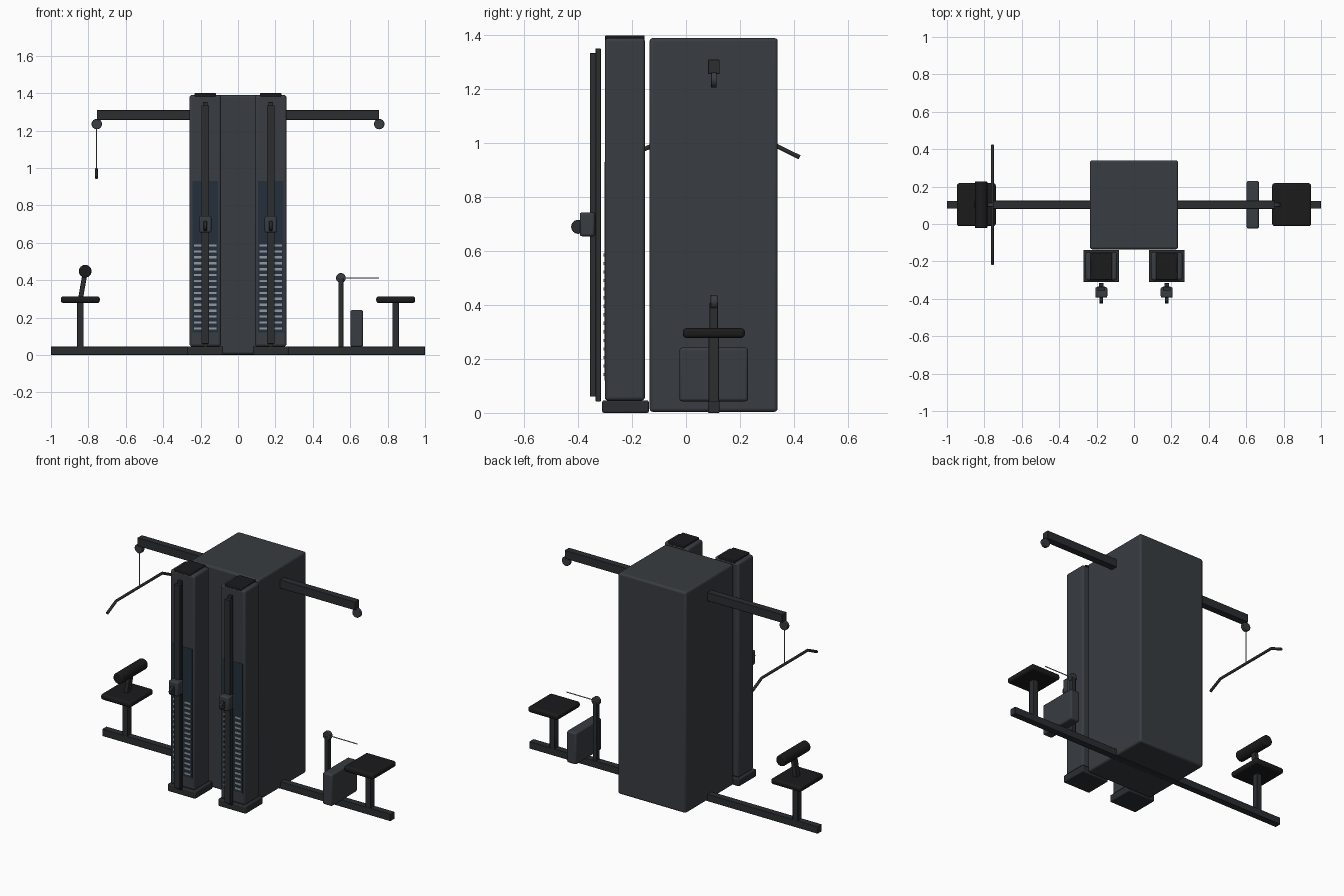
import bpy
from math import pi
from mathutils import Vector

if "Cube" in bpy.data.objects:
    bpy.data.objects.remove(bpy.data.objects["Cube"])


def material(name, r, g, b):
    m = bpy.data.materials.new(name)
    m.diffuse_color = (r, g, b, 1)
    m.use_nodes = True
    m.node_tree.nodes["Principled BSDF"].inputs["Base Color"].default_value = m.diffuse_color
    return m


shell = material("shell_grey", 0.04, 0.045, 0.052)
frame = material("frame_dark", 0.024, 0.026, 0.03)
pad = material("pad_black", 0.011, 0.011, 0.012)
glass = material("window_blue", 0.018, 0.03, 0.045)
steel = material("steel", 0.3, 0.32, 0.35)
CY = 0.103  # depth of the main frame line


def finish(ob, name, mat, bevel=0.0, segments=2):
    ob.name = name
    ob.data.materials.append(mat)
    if bevel:
        b = ob.modifiers.new("bevel", 'BEVEL')
        b.width, b.segments = bevel, segments
    return ob


def box(name, x, y, z, mat, bevel=0.0, segments=2):
    """Box from (min, max) ranges."""
    bpy.ops.mesh.primitive_cube_add(size=1, location=[sum(r) / 2 for r in (x, y, z)])
    ob = bpy.context.object
    ob.scale = [r[1] - r[0] for r in (x, y, z)]
    bpy.ops.object.transform_apply(location=False, rotation=False, scale=True)
    finish(ob, name, mat, bevel, segments)
    if bevel:
        bpy.ops.object.shade_smooth_by_angle(angle=0.6)
    return ob


def rod(name, a, b, radius, mat, bevel=0.0, sides=24):
    """Cylinder between two points."""
    a, b = Vector(a), Vector(b)
    d = b - a
    bpy.ops.mesh.primitive_cylinder_add(vertices=sides, radius=radius, depth=d.length,
                                        location=(a + b) / 2,
                                        rotation=d.to_track_quat('Z', 'Y').to_euler())
    ob = finish(bpy.context.object, name, mat, bevel)
    bpy.ops.object.shade_smooth_by_angle(angle=0.6)
    return ob


def mid(c, w):
    return (c - w / 2, c + w / 2)


# central cabinet and floor beam
box("cabinet", (-0.236, 0.236), (-0.135, 0.34), (0.004, 1.39), shell, 0.012, 3)
box("floor_beam", (-1, 1), mid(CY, 0.042), (0, 0.045), frame, 0.003)

for s, side in ((-1, "left"), (1, "right")):
    cx = s * 0.175
    # weight column
    box(side + "_column_foot", mid(cx, 0.192), (-0.311, -0.138), (0, 0.046), frame, 0.006)
    box(side + "_column", mid(cx, 0.168), (-0.301, -0.152), (0.046, 1.39), shell, 0.012, 3)
    box(side + "_column_cap", mid(cx, 0.114), (-0.3, -0.153), (1.38, 1.4), pad, 0.004)
    box(side + "_window", mid(cx, 0.138), (-0.303, -0.295), (0.12, 0.93), glass)
    # weight plates: one bar repeated up the stack, on both sides of the rail
    for half in (-1, 1):
        plates = box(f"{side}_weight_plates_{'inner' if half == -s else 'outer'}",
                     mid(cx + half * 0.04, 0.042), (-0.306, -0.298), (0.136, 0.148), steel)
        arr = plates.modifiers.new("stack", 'ARRAY')
        arr.count = 15
        arr.use_relative_offset = False
        arr.use_constant_offset = True
        arr.constant_offset_displace = (0, 0, 0.0317)
    # guide rail with sliding pulley carriage
    box(side + "_rail_back", mid(cx, 0.026), (-0.335, -0.316), (0.042, 1.352), frame, 0.002)
    box(side + "_rail_front", mid(cx, 0.042), (-0.356, -0.334), (0.06, 1.335), frame, 0.003)
    box(side + "_carriage", mid(cx, 0.064), (-0.394, -0.338), (0.655, 0.744), shell, 0.008)
    rod(side + "_carriage_pulley", (cx - 0.009, -0.4, 0.69), (cx + 0.009, -0.4, 0.69),
        0.026, frame, 0.003)
    # upper arm with end pulley
    ends = sorted((s * 0.225, s * 0.755))
    box(side + "_upper_arm", ends, mid(CY, 0.044), (1.257, 1.31), frame, 0.003)
    rod(side + "_arm_pulley", (s * 0.755, CY - 0.011, 1.235), (s * 0.755, CY + 0.011, 1.235),
        0.028, shell, 0.003)
    # seat on post
    px = s * 0.843
    box(side + "_seat_post", mid(px, 0.036), mid(CY, 0.04), (0.04, 0.285), frame, 0.003)
    box(side + "_seat", mid(px, 0.208), mid(CY, 0.23), (0.278, 0.314), pad, 0.013, 3)

# pulldown cable and bent bar
BX = -0.757
rod("pulldown_cable", (BX, CY, 1.22), (BX, CY, 0.995), 0.003, steel, sides=10)
curve = bpy.data.curves.new("pulldown_bar", 'CURVE')
curve.dimensions = '3D'
curve.bevel_depth = 0.0085
curve.bevel_resolution = 3
curve.use_fill_caps = True
spline = curve.splines.new('POLY')
points = [(-0.318, 0.948), (-0.228, 0.992), (0.228, 0.992), (0.318, 0.948)]
spline.points.add(len(points) - 1)
for p, (y, z) in zip(spline.points, points):
    p.co = (BX, CY + y, z, 1)
bar = bpy.data.objects.new("pulldown_bar", curve)
bpy.context.collection.objects.link(bar)
curve.materials.append(frame)

# thigh roller on a tilted bracket above the left seat
bracket = box("roller_bracket", mid(-0.829, 0.026), mid(CY, 0.036), (0.305, 0.445), frame, 0.003)
bracket.rotation_euler.y = 0.17
rod("thigh_roller", (-0.817, CY - 0.125, 0.448), (-0.817, CY + 0.125, 0.448), 0.034, pad, 0.006, 32)

# low row station: foot plate, pulley post and cable
box("foot_plate", (0.602, 0.668), mid(CY, 0.254), (0.043, 0.242), shell, 0.01, 3)
box("low_post", mid(0.55, 0.027), mid(CY, 0.03), (0.04, 0.41), frame, 0.003)
rod("low_pulley", (0.55, CY - 0.013, 0.412), (0.55, CY + 0.013, 0.412), 0.026, shell, 0.003)
rod("low_cable", (0.55, CY, 0.412), (0.755, CY, 0.412), 0.003, steel, sides=10)
